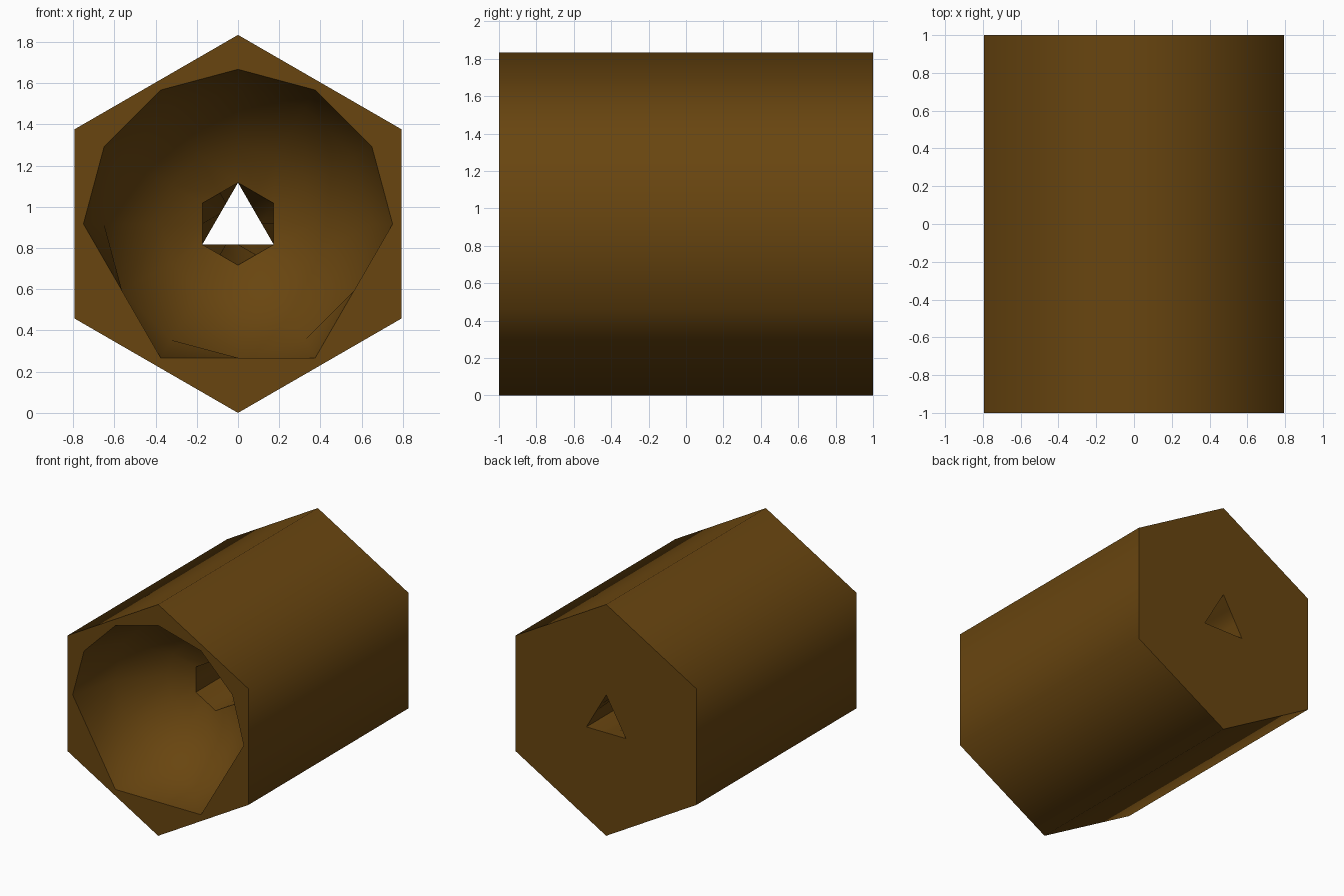
import bpy, bmesh, math

if "Cube" in bpy.data.objects:
    bpy.data.objects.remove(bpy.data.objects["Cube"])

CZ = 0.917  # height of the long axis


def ring(bm, y, radius_at):
    """Twelve points around the long axis at depth y."""
    pts = []
    for i in range(12):
        a = math.radians(90 - 30 * i)
        r = radius_at(i)
        pts.append(bm.verts.new((r * math.cos(a), y, CZ + r * math.sin(a))))
    return pts


def ngon(r, sides):
    """Radius of a regular polygon (corner at the top) for each of 12 directions."""
    half = math.pi / sides

    def f(i):
        a = (math.radians(30 * i) + half) % (2 * half) - half
        # corners sit at a = 0, edge middles at a = +-half
        return r * math.cos(half) / math.cos(half - abs(a))
    return f


def mouth(i):
    # round upper half, three long chords below
    return 0.75 * (math.cos(math.radians(30)) if i in (4, 6, 8) else 1.0)


bm = bmesh.new()
hexagon = ngon(0.917, 6)
loops = [
    ring(bm, 1, hexagon),                    # back outline
    ring(bm, -1, hexagon),                   # front outline
    ring(bm, -1, mouth),                     # bowl mouth
    ring(bm, -0.625, lambda i: 0.65),        # bowl
    ring(bm, -0.35, lambda i: 0.375),
    ring(bm, -0.28, ngon(0.2, 6)),           # hexagonal start of the bore
    ring(bm, 1, ngon(0.2, 3)),               # triangular end of the bore
]
for a, b in zip(loops, loops[1:] + loops[:1]):
    for i in range(12):
        j = (i + 1) % 12
        bm.faces.new((a[i], a[j], b[j], b[i]))
bmesh.ops.recalc_face_normals(bm, faces=bm.faces[:])

mesh = bpy.data.meshes.new("hollow_hex_block")
bm.to_mesh(mesh)
bm.free()
block = bpy.data.objects.new("hollow_hex_block", mesh)
bpy.context.collection.objects.link(block)

# Dark wood colour
wood = bpy.data.materials.new("dark_wood")
wood.diffuse_color = (0.14, 0.06, 0.005, 1)
wood.use_nodes = True
wood.node_tree.nodes["Principled BSDF"].inputs["Base Color"].default_value = wood.diffuse_color
mesh.materials.append(wood)

# Smooth sides, crisp end rims
bpy.context.view_layer.objects.active = block
block.select_set(True)
bpy.ops.object.shade_smooth_by_angle(angle=math.radians(65))
